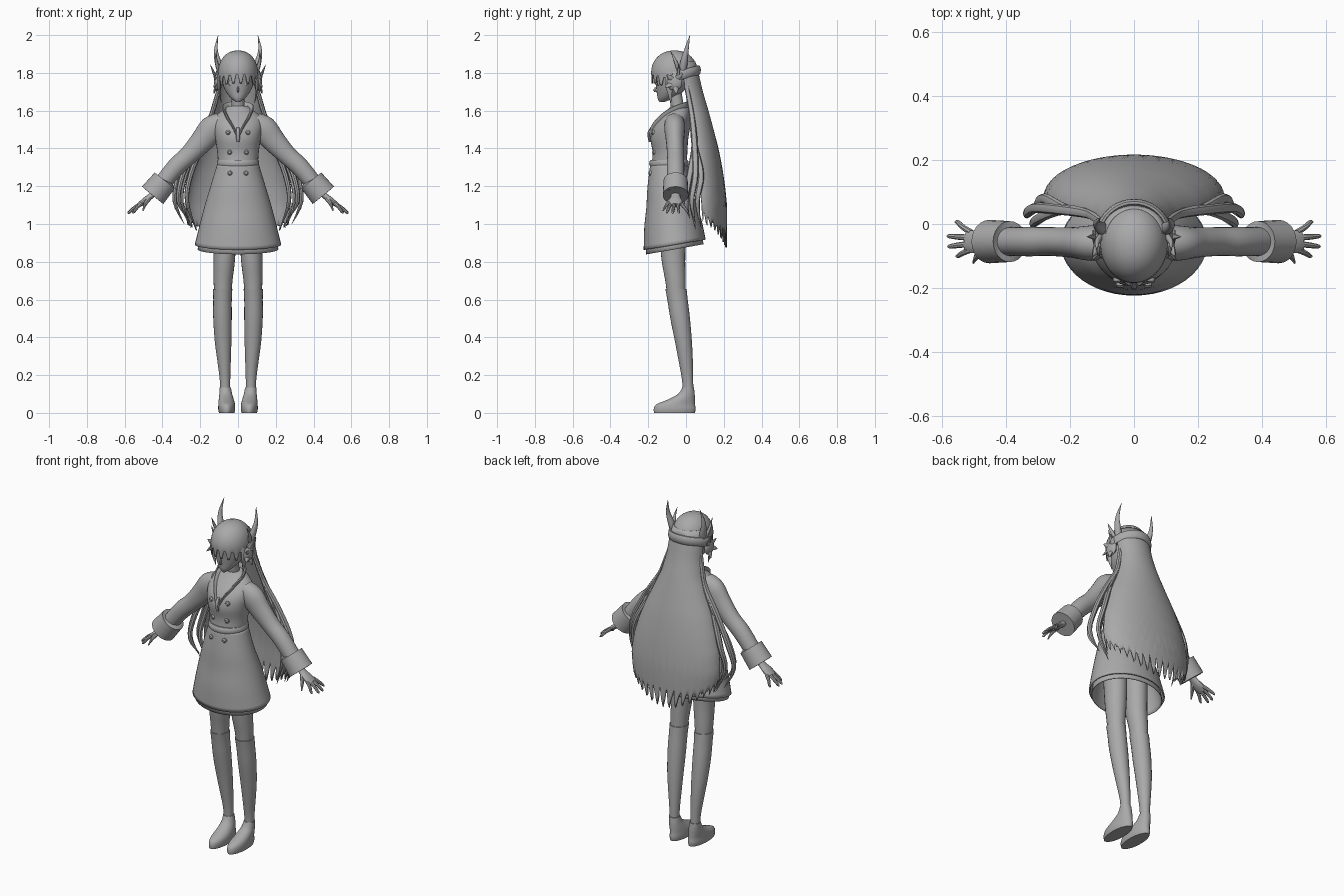
import bpy, bmesh, math
from mathutils import Vector

grey = bpy.data.materials.new("plain_grey")
grey.diffuse_color = (0.4, 0.4, 0.4, 1)


def finish(name, bm, mirror=False, solid=0):
    bmesh.ops.recalc_face_normals(bm, faces=bm.faces)
    me = bpy.data.meshes.new(name)
    bm.to_mesh(me)
    bm.free()
    me.materials.append(grey)
    ob = bpy.data.objects.new(name, me)
    bpy.context.collection.objects.link(ob)
    if solid:
        m = ob.modifiers.new("Thickness", 'SOLIDIFY')
        m.thickness, m.offset = solid, 0
    if mirror:
        m = ob.modifiers.new("Mirror", 'MIRROR')
        m.use_clip = False
        m.use_mirror_merge = False
    return ob


def smooth_path(pts, steps):
    """Catmull-Rom through points of (x, y, z, radius_a, radius_b)."""
    out = []
    for i in range(len(pts) - 1):
        p0, p1, p2, p3 = pts[max(i - 1, 0)], pts[i], pts[i + 1], pts[min(i + 2, len(pts) - 1)]
        for s in range(steps):
            t = s / steps
            out.append([.5 * (2 * b + (c - a) * t + (2 * a - 5 * b + 4 * c - d) * t * t
                              + (3 * b - a - 3 * c + d) * t ** 3) for a, b, c, d in zip(p0, p1, p2, p3)])
    return out + [list(pts[-1])]


def loft(name, pts, n=20, ref=(0, 1, 0), flat=False, caps=True, mirror=False, steps=4, solid=0, warp=None):
    """Elliptical sections along a path; flat keeps every section horizontal."""
    path, ref, bm, rings = smooth_path(pts, steps), Vector(ref), bmesh.new(), []
    for i, p in enumerate(path):
        c = Vector(p[:3])
        u, v = Vector((1, 0, 0)), Vector((0, 1, 0))
        if not flat:
            t = (Vector(path[min(i + 1, len(path) - 1)][:3]) - Vector(path[max(i - 1, 0)][:3])).normalized()
            u = t.cross(ref).normalized()
            v = u.cross(t)
        ring = []
        for k in range(n):
            a = 2 * math.pi * k / n
            co = c + u * max(p[3], .0008) * math.cos(a) + v * max(p[4], .0008) * math.sin(a)
            ring.append(bm.verts.new(warp(co) if warp else co))
        rings.append(ring)
    for r, q in zip(rings, rings[1:]):
        for k in range(n):
            bm.faces.new((r[k], r[(k + 1) % n], q[(k + 1) % n], q[k]))
    if caps:
        bm.faces.new(rings[0])
        bm.faces.new(rings[-1])
    return finish(name, bm, mirror, solid)


def interp(table, z):
    for (z0, v0), (z1, v1) in zip(table, table[1:]):
        if z >= z1:
            return v0 + (v1 - v0) * min(max((z0 - z) / (z0 - z1), 0), 1)
    return table[-1][1]


# Head, nose, eyes and neck
loft("head", [(0, -.128, 1.645, .01, .012), (0, -.11, 1.665, .036, .04), (0, -.085, 1.70, .064, .07),
              (0, -.07, 1.75, .084, .092), (0, -.062, 1.81, .092, .108), (0, -.062, 1.87, .07, .08),
              (0, -.062, 1.89, .02, .02)], 28, flat=True)
loft("nose", [(0, -.15, 1.73, .004, .004), (0, -.168, 1.708, .006, .005), (0, -.15, 1.70, .004, .004)], 8, ref=(1, 0, 0))
loft("eye", [(.038, -.143, 1.748, .014, .017), (.038, -.15, 1.748, .012, .015)], 12, ref=(0, 0, 1), mirror=True, steps=1)
loft("neck", [(0, -.035, 1.55, .045, .042), (0, -.045, 1.62, .035, .035), (0, -.06, 1.70, .036, .036)], flat=True)

# Hair cap with a pointed fringe along its front edge
bm, cols, rows = bmesh.new(), 64, 12
grid = []
for j in range(rows + 1):
    ring = []
    for k in range(cols):
        a = 2 * math.pi * k / cols
        front = max(0, -math.sin(a))
        low = 1.765 - (.045 * (k % 4 in (1, 2)) if front > .1 else 0) + .025 * front
        if j <= 8:
            e = (j + .05) / 8.05 * math.pi / 2
            r, z = math.sin(e) ** .9, 1.80 + .117 * math.cos(e)
        else:
            r, z = 1 - .006 * (j - 8), 1.80 + (low - 1.80) * (j - 8) / 4
        ring.append(bm.verts.new((.104 * r * math.cos(a), -.061 + .122 * r * math.sin(a), z)))
    grid.append(ring)
bm.faces.new(grid[0])
for r, q in zip(grid, grid[1:]):
    for k in range(cols):
        bm.faces.new((r[k], r[(k + 1) % cols], q[(k + 1) % cols], q[k]))
finish("hair_cap", bm, solid=.004)

# Long back hair: a curved sheet ending in points
width = [(1.86, .085), (1.8, .1), (1.7, .105), (1.6, .125), (1.5, .165), (1.4, .21), (1.3, .245),
         (1.2, .27), (1.1, .28), (1.0, .265), (.87, .225)]
back = [(1.86, .045), (1.8, .062), (1.7, .085), (1.6, .115), (1.5, .142), (1.4, .168), (1.3, .188),
        (1.2, .203), (1.1, .213), (.87, .213)]
side = [(1.86, -.03), (1.7, .0), (1.55, .03), (1.4, .05), (1.2, .075), (.87, .1)]
bm, cols, rows = bmesh.new(), 72, 26
grid = []
for j in range(rows + 1):
    ring = []
    for k in range(cols + 1):
        f = math.pi * (k / cols - .5)
        tooth = (0, .5, 1, .5)[k % 4] * (.08 + .05 * math.sin(k * 1.7))
        low = .875 + .12 * math.sin(f) ** 2 + tooth
        z = 1.86 + (low - 1.86) * j / rows
        s = interp(side, z)
        ring.append(bm.verts.new((interp(width, z) * math.sin(f), s + (interp(back, z) - s) * math.cos(f), z)))
    grid.append(ring)
for r, q in zip(grid, grid[1:]):
    for k in range(cols):
        bm.faces.new((r[k], r[k + 1], q[k + 1], q[k]))
finish("back_hair", bm, solid=.008)

# Loose side strands and face locks
for i, (x, y, low) in enumerate([(.335, .03, 1.0), (.315, .0, 1.03), (.30, .06, .98), (.27, .03, .97)]):
    loft("side_strand", [(.095, .0, 1.74, .01, .012), (.14, .03, 1.58, .012, .014),
                         (.7 * x, .045, 1.42, .014, .016), (.93 * x, y + .02, 1.26, .014, .016),
                         (x, y, 1.12, .011, .013), (x - .05, y + .02, low, .001, .001)], 8, mirror=True)
loft("face_lock", [(.095, -.085, 1.80, .01, .022), (.101, -.09, 1.74, .009, .02),
                   (.097, -.085, 1.69, .006, .012), (.088, -.08, 1.64, .001, .001)], 8, mirror=True)

# Headband, ear rosettes and curved horns
loft("headband", [(.11 * math.sin(a), -.045 + .112 * math.cos(a), 1.785 + .03 * math.cos(a), .012, .026)
                  for a in [math.pi * (k / 12 - .5) * 1.12 for k in range(13)]], 10, ref=(0, 0, 1), steps=2)
loft("ear_rosette", [(.095, -.06, 1.75, .03, .03), (.108, -.06, 1.75, .045, .042),
                     (.118, -.06, 1.75, .04, .036), (.126, -.06, 1.75, .02, .018)], 10, mirror=True, steps=2)
for tz, ty in [(1.69, -.05), (1.725, -.11), (1.79, -.1), (1.80, -.02)]:
    loft("rosette_petal", [(.1, -.06, 1.75, .01, .014), (.118, (ty - .06) / 2, (tz + 1.75) / 2, .009, .016),
                           (.128, ty, tz, .002, .003)], 8, mirror=True, steps=3)
loft("horn", [(.085, -.02, 1.79, .02, .016), (.104, -.012, 1.85, .018, .02),
              (.117, .002, 1.92, .01, .012), (.105, .02, 1.999, .001, .001)], 12, mirror=True)
loft("small_horn", [(.095, -.03, 1.79, .01, .012), (.115, -.055, 1.86, .008, .009),
                    (.115, -.082, 1.915, .001, .001)], 10, mirror=True)
loft("outer_spike", [(.11, -.045, 1.76, .008, .012), (.128, -.04, 1.80, .007, .009),
                     (.147, -.04, 1.845, .001, .001)], 8, mirror=True)

# Coat body, collar and belt
torso = [(0, -.088, 1.31, .105, .094), (0, -.085, 1.38, .11, .092), (0, -.088, 1.45, .12, .1),
         (0, -.077, 1.51, .13, .098), (0, -.058, 1.56, .128, .08), (0, -.04, 1.60, .085, .06),
         (0, -.035, 1.625, .05, .045)]
loft("coat_body", torso, 32, flat=True)
loft("collar", [(0, .012, 1.625, .008, .026), (.045, -.008, 1.62, .008, .027), (.068, -.06, 1.60, .008, .028),
                (.052, -.125, 1.555, .008, .026), (.022, -.172, 1.505, .006, .018), (0, -.192, 1.455, .004, .004)],
     10, ref=(.5, 0, 1), mirror=True)
loft("belt", [(0, -.09, 1.305, .108, .1), (0, -.09, 1.315, .112, .105), (0, -.09, 1.33, .111, .104),
              (0, -.09, 1.34, .106, .097)], 32, flat=True, steps=1)
loft("brooch", [(0, -.18, 1.51, .008, .008), (0, -.196, 1.48, .012, .008), (0, -.192, 1.435, .008, .006)], 8)


# Flared skirt with a hem that dips at the front, and its lining
def hem(co):
    co.z += (1.32 - co.z) / .44 * .17 * (co.y + .06)
    return co


skirt = [(0, -.09, 1.32, .105, .095), (0, -.09, 1.2, .142, .11), (0, -.078, 1.1, .172, .128),
         (0, -.069, 1.0, .198, .148), (0, -.06, .89, .225, .16)]
loft("skirt", skirt, 48, flat=True, caps=False, solid=.008, warp=hem)
loft("skirt_lining", [(0, -.075, 1.1, .16, .118), (0, -.067, 1.0, .185, .137), (0, -.06, .866, .212, .151)],
     48, flat=True, caps=False, solid=.004, warp=hem)

# Buttons and pocket flaps
for x, y, z in [(.053, -.17, 1.485), (.045, -.165, 1.38), (.043, -.185, 1.27)]:
    loft("button", [(x, y + .01, z, .013, .013), (x, y - .008, z, .013, .013), (x, y - .014, z, .007, .007)],
         14, ref=(0, 0, 1), mirror=True, steps=1)
loft("pocket_flap", [(.105, -.166, 1.185, .003, .009), (.128, -.146, 1.165, .003, .01),
                     (.145, -.122, 1.15, .003, .009)], 6, ref=(0, 0, 1), mirror=True, steps=2)

# Sleeves, cuffs and hands
loft("sleeve", [(.085, -.06, 1.545, .05, .05), (.135, -.06, 1.505, .07, .055), (.19, -.058, 1.44, .062, .048),
                (.26, -.055, 1.365, .051, .045), (.33, -.055, 1.30, .049, .046), (.42, -.055, 1.19, .044, .044)],
     24, mirror=True)
loft("cuff", [(.387, -.055, 1.232, .045, .045), (.388, -.055, 1.23, .068, .064), (.452, -.055, 1.152, .073, .068),
              (.452, -.055, 1.152, .06, .056), (.43, -.055, 1.18, .03, .03)], 24, mirror=True, steps=1)
loft("palm", [(.42, -.055, 1.185, .018, .022), (.465, -.055, 1.145, .016, .025), (.495, -.056, 1.122, .016, .036),
              (.525, -.052, 1.10, .012, .034)], 14, mirror=True)
for by, tx, ty, tz in [(-.08, .558, -.1, 1.058), (-.062, .583, -.07, 1.055),
                       (-.043, .585, -.038, 1.057), (-.026, .56, .006, 1.062)]:
    loft("finger", [(.51, by, 1.11, .01, .01), ((.51 + tx) / 2, (by + ty) / 2, (1.118 + tz) / 2, .009, .009),
                    (tx - .008, ty, tz + .007, .007, .007), (tx, ty, tz, .002, .002)], 8, mirror=True, steps=3)
loft("thumb", [(.47, -.07, 1.135, .012, .012), (.49, -.098, 1.108, .01, .01), (.503, -.122, 1.07, .003, .003)],
     8, mirror=True)

# Thighs, stockings and shoes
loft("thigh", [(.072, -.075, 1.05, .064, .07), (.071, -.07, .9, .06, .067), (.073, -.066, .8, .056, .062),
               (.079, -.056, .7, .05, .054), (.081, -.05, .62, .045, .049)], 24, flat=True, mirror=True)
loft("stocking", [(.081, -.053, .655, .051, .056), (.082, -.045, .6, .049, .054), (.082, -.031, .5, .049, .052),
                  (.079, -.014, .38, .044, .045), (.074, -.002, .28, .036, .038), (.069, .008, .18, .028, .03),
                  (.068, .012, .1, .026, .027)], 24, flat=True, mirror=True)
loft("shoe", [(.06, -.061, 0, .041, .108), (.06, -.06, .02, .045, .111), (.06, -.055, .045, .044, .103),
              (.062, -.025, .07, .04, .072), (.065, .002, .1, .034, .044), (.068, .011, .135, .03, .031)],
     28, flat=True, mirror=True, steps=3)

# Smooth shading with crisp edges
for ob in bpy.context.scene.objects:
    ob.select_set(True)
    bpy.context.view_layer.objects.active = ob
bpy.ops.object.shade_smooth_by_angle(angle=math.radians(40))
